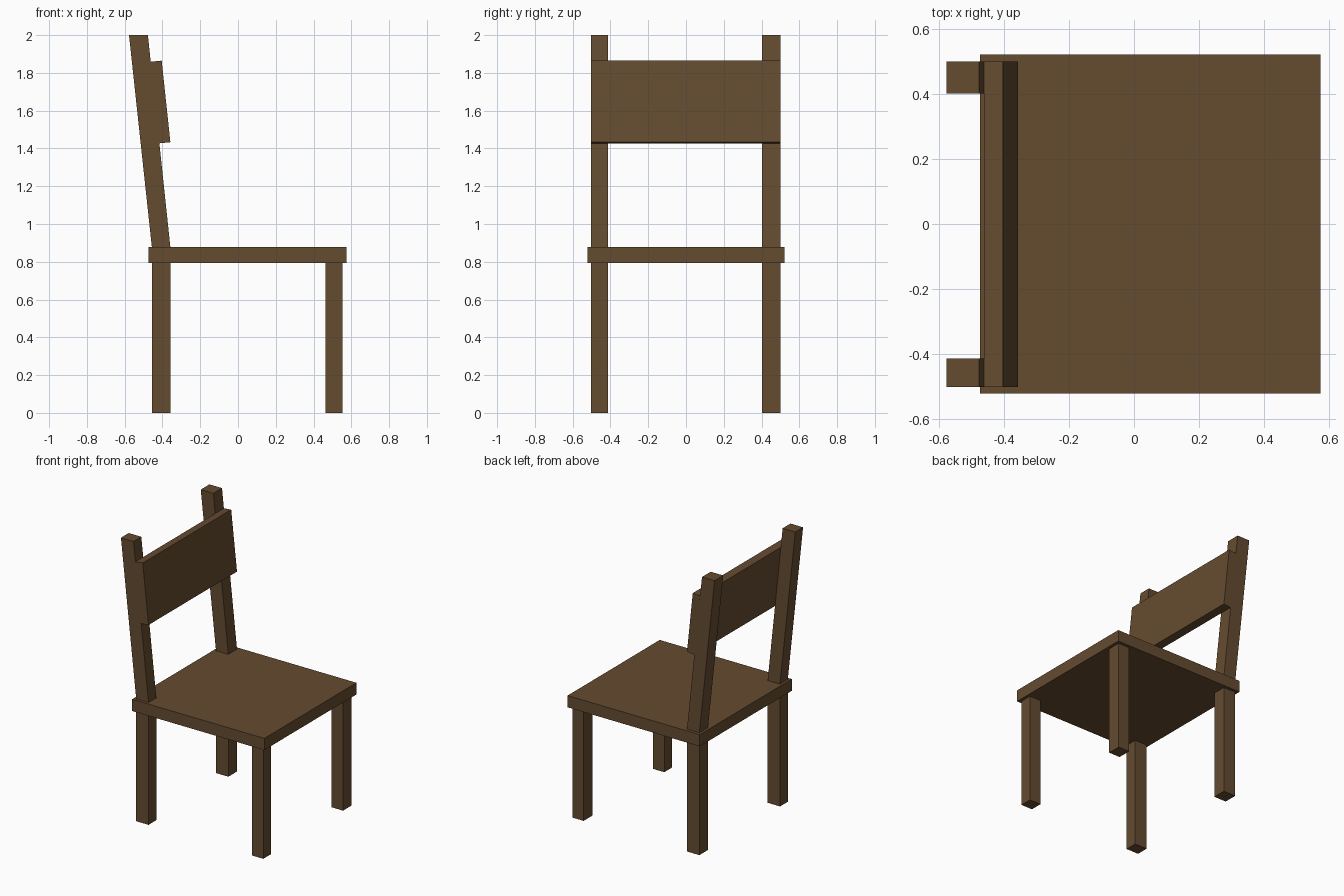
import bpy

if "Cube" in bpy.data.objects:
    bpy.data.objects.remove(bpy.data.objects["Cube"])

wood = bpy.data.materials.new("brown_wood")
wood.diffuse_color = (0.13, 0.07, 0.03, 1)
wood.use_nodes = True
wood.node_tree.nodes["Principled BSDF"].inputs["Base Color"].default_value = wood.diffuse_color


def prism(name, profile, y0, y1):
    """Extrude a side profile of (x, z) points from y0 to y1."""
    n = len(profile)
    verts = [(x, y, z) for y in (y0, y1) for x, z in profile]
    faces = [tuple(range(n)), tuple(reversed(range(n, 2 * n)))]
    for i in range(n):
        j = (i + 1) % n
        faces.append((j, i, i + n, j + n))
    mesh = bpy.data.meshes.new(name)
    mesh.from_pydata(verts, [], faces)
    mesh.materials.append(wood)
    obj = bpy.data.objects.new(name, mesh)
    bpy.context.collection.objects.link(obj)
    return obj


def rect(x0, x1, z0, z1):
    return [(x0, z0), (x1, z0), (x1, z1), (x0, z1)]


SEAT_BOTTOM, SEAT_TOP = 0.793, 0.877

# Seat board
prism("seat", rect(-0.474, 0.574, SEAT_BOTTOM, SEAT_TOP), -0.522, 0.522)

# Back leg and front leg on each side; the back post leans away from the seat
post = [(-0.456, SEAT_TOP), (-0.358, SEAT_TOP), (-0.477, 2.0), (-0.577, 2.0)]
for side, y0, y1 in (("left", -0.502, -0.414), ("right", 0.402, 0.5)):
    prism(f"back_leg_{side}", rect(-0.456, -0.358, 0, SEAT_BOTTOM), y0, y1)
    prism(f"front_leg_{side}", rect(0.462, 0.552, 0, SEAT_BOTTOM), y0, y1)
    prism(f"back_post_{side}", post, y0, y1)

# Tilted backrest board, fixed to the front of the posts
backrest = [(-0.417, 1.427), (-0.358, 1.433), (-0.404, 1.865), (-0.462, 1.859)]
prism("backrest", backrest, -0.502, 0.5)
